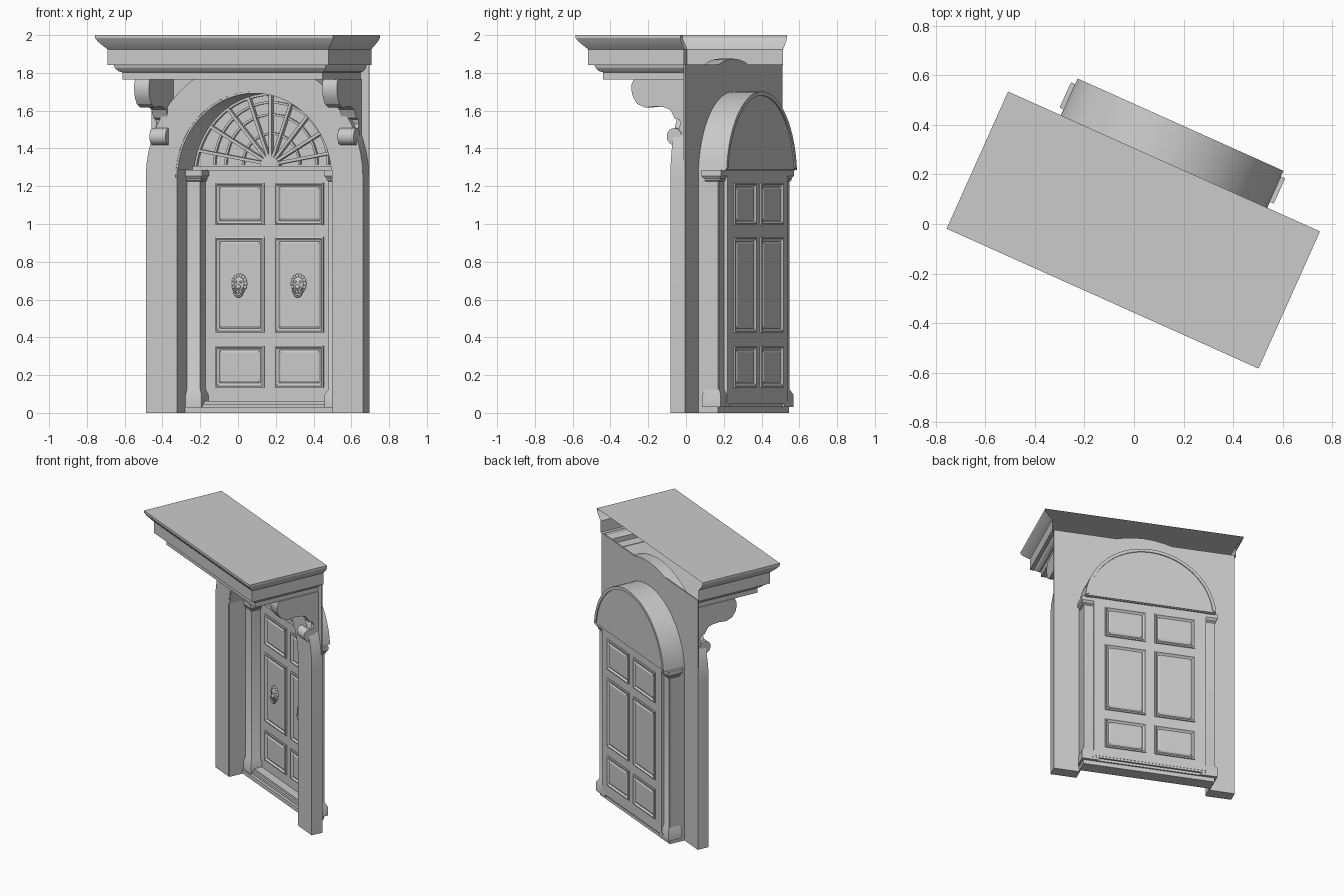
import bpy, bmesh, math
from mathutils import Matrix, Vector

cube = bpy.data.objects.get("Cube")
if cube:
    bpy.data.objects.remove(cube)

stone = bpy.data.materials.new("plain_grey")
stone.use_nodes = True
GREY = (0.6, 0.6, 0.6, 1)
stone.diffuse_color = GREY
stone.node_tree.nodes["Principled BSDF"].inputs["Base Color"].default_value = GREY

# The doorway is built square on, then turned as a whole about z
TURN = Matrix.Rotation(math.radians(-24.15), 4, 'Z') @ Matrix.Translation((0.0075, 0, 0))
SPRING = 1.245      # height where the arches start
WALL_F, WALL_B = 0.195, 0.28
OPEN_R, JAMB_R = 0.457, 0.63
BASE = 1.285        # foot of the fanlight


def finish(name, bm, angle=30, normals=True):
    if normals:
        bmesh.ops.recalc_face_normals(bm, faces=bm.faces)
    bm.transform(TURN)
    me = bpy.data.meshes.new(name)
    bm.to_mesh(me)
    bm.free()
    ob = bpy.data.objects.new(name, me)
    bpy.context.collection.objects.link(ob)
    me.materials.append(stone)
    bpy.ops.object.select_all(action='DESELECT')
    ob.select_set(True)
    bpy.context.view_layer.objects.active = ob
    bpy.ops.object.shade_smooth_by_angle(angle=math.radians(angle))
    return ob


def add_prism(bm, pts, lo, hi, axis='y'):
    """Extrude a closed outline: (x, z) along y, or (y, z) along x."""
    place = (lambda p, d: (p[0], d, p[1])) if axis == 'y' else (lambda p, d: (d, p[0], p[1]))
    a = [bm.verts.new(place(p, lo)) for p in pts]
    b = [bm.verts.new(place(p, hi)) for p in pts]
    bm.faces.new(a)
    bm.faces.new(b[::-1])
    for i in range(len(pts)):
        j = (i + 1) % len(pts)
        bm.faces.new((a[i], b[i], b[j], a[j]))


def add_box(bm, x0, x1, y0, y1, z0, z1):
    add_prism(bm, [(x0, z0), (x1, z0), (x1, z1), (x0, z1)], y0, y1)


def add_rings(bm, rings, cap=True):
    """Skin a row of closed rings of equal length."""
    rows = [[bm.verts.new(p) for p in r] for r in rings]
    for a, b in zip(rows, rows[1:]):
        for i in range(len(a)):
            j = (i + 1) % len(a)
            bm.faces.new((a[i], a[j], b[j], b[i]))
    if cap:
        bm.faces.new(rows[-1])


def arc(r, a0=180, a1=0, n=28, cz=SPRING):
    return [(r * math.cos(t), cz + r * math.sin(t))
            for t in (math.radians(a0 + (a1 - a0) * i / n) for i in range(n + 1))]


def arch(r):
    return [(-r, 0)] + arc(r) + [(r, 0)]


def lunette(r, z=BASE):
    a = math.degrees(math.asin((z - SPRING) / r))
    return arc(r, 180 - a, a)


def prism(name, pts, lo, hi):
    bm = bmesh.new()
    add_prism(bm, pts, lo, hi)
    return finish(name, bm)


# Wall: arched jambs in front of a thin rectangular sheet
inner = arch(OPEN_R)[::-1]
prism("arched_jambs", arch(JAMB_R) + inner, WALL_F, WALL_B)
rect = [(-JAMB_R, 0), (-JAMB_R, 1.845), (JAMB_R, 1.845), (JAMB_R, 0)]
prism("wall_sheet", rect + inner, WALL_B - 0.008, WALL_B)

# Reveal: side linings below, vaulted hood above with a closed back
bm = bmesh.new()
for s in (-1, 1):
    add_box(bm, *sorted((s * (OPEN_R - 0.008), s * OPEN_R)), WALL_F + 0.002, 0.395, 0, BASE)
finish("reveal_linings", bm)
prism("arch_hood", lunette(OPEN_R) + lunette(OPEN_R - 0.01)[::-1], WALL_F + 0.002, 0.443)
prism("fanlight_back", lunette(OPEN_R - 0.008), 0.425, 0.436)
prism("fanlight_rim", lunette(OPEN_R) + lunette(OPEN_R - 0.022, BASE + 0.012)[::-1], 0.405, 0.443)

# Fanlight: sill, hub, spokes and curved bars
bm = bmesh.new()
HUB = BASE + 0.03
add_box(bm, -0.45, 0.45, 0.385, 0.43, BASE - 0.005, BASE + 0.022)
add_prism(bm, arc(0.055, n=12, cz=HUB - 0.01), 0.395, 0.43)
for k in range(9):
    t = math.radians(10 + 20 * k)
    d, n = Vector((math.cos(t), math.sin(t))), Vector((-math.sin(t), math.cos(t))) * 0.008
    c, off = Vector((0, HUB)), HUB - SPRING
    # reach from the hub out to the hood
    reach = -off * d.y + math.sqrt((OPEN_R - 0.012) ** 2 - (off * d.x) ** 2)
    add_prism(bm, [c + d * 0.03 - n, c + d * reach - n, c + d * reach + n, c + d * 0.03 + n], 0.398, 0.43)
for r in (0.17, 0.27, 0.335):
    add_prism(bm, arc(r, cz=HUB) + arc(r - 0.012, cz=HUB)[::-1], 0.41, 0.43)
finish("fanlight_bars", bm)

# Door leaf with moulded panels on both sides
DOOR_F, DOOR_B = 0.395, 0.42
bm = bmesh.new()
add_box(bm, -0.39, 0.39, DOOR_F, DOOR_B, 0.062, BASE)
finish("door_leaf", bm)


def panel(bm, x0, x1, z0, z1, y, out):
    steps = [(0, 0), (0, 0.008), (0.008, 0.011), (0.016, 0.003), (0.022, 0.001), (0.034, 0.007)]
    rings = []
    for inset, h in steps:
        a, b, c, d = x0 + inset, x1 - inset, z0 + inset, z1 - inset
        rings.append([(p, y + out * h, q) for p, q in ((a, c), (b, c), (b, d), (a, d))])
    add_rings(bm, rings)


bm = bmesh.new()
for s in (-1, 1):
    x0, x1 = sorted((s * 0.031, s * 0.313))
    for z0, z1 in ((0.135, 0.355), (0.425, 0.93), (0.995, 1.218)):
        panel(bm, x0, x1, z0, z1, DOOR_F, -1)
        panel(bm, x0, x1, z0, z1, DOOR_B, 1)
finish("door_panels", bm, 15)

# Knockers: a maned mask holding a ring
for s, side in ((-1, "right"), (1, "left")):
    bm = bmesh.new()
    cx, cz, cy = s * 0.172, 0.672, DOOR_F - 0.008

    def blob(x, z, y, rx, rz, ry):
        m = Matrix.Translation((cx + x, cy + y, cz + z)) @ Matrix.Diagonal((rx, ry, rz, 1))
        bmesh.ops.create_uvsphere(bm, u_segments=12, v_segments=8, radius=1, matrix=m)

    blob(0, 0.01, 0, 0.034, 0.045, 0.018)
    blob(0, -0.005, -0.018, 0.014, 0.013, 0.012)
    for e in (-1, 1):
        blob(e * 0.014, 0.022, -0.014, 0.008, 0.006, 0.006)
    for k in range(14):
        t = 2 * math.pi * k / 14
        blob(0.036 * math.cos(t), 0.012 + 0.042 * math.sin(t), -0.002, 0.01, 0.012, 0.009)
    ring = []
    for i in range(17):
        t = math.pi + math.pi * i / 16
        p = Vector((cx + 0.028 * math.cos(t), cy - 0.014, cz - 0.012 + 0.044 * math.sin(t)))
        n = Vector((math.cos(t), 0, math.sin(t)))
        ring.append([p + 0.006 * (n * math.cos(a) + Vector((0, 1, 0)) * math.sin(a))
                     for a in (math.pi / 3 * j for j in range(6))])
    add_rings(bm, ring)
    finish("knocker_" + side, bm, 50)

# Pilasters with flared bases and capitals
for s, side in ((-1, "right"), (1, "left")):
    bm = bmesh.new()
    cx, cy = s * 0.414, 0.362
    prof = [(0.03, 0.016), (0.095, 0.016), (0.125, 0), (1.225, 0), (1.232, 0.007),
            (1.24, 0.007), (1.255, 0.018), (BASE, 0.018)]
    rings = []
    for z, g in prof:
        a, b = 0.042 + g, 0.038 + g
        rings.append([(cx + i * a, cy + j * b, z) for i, j in ((-1, -1), (1, -1), (1, 1), (-1, 1))])
    add_rings(bm, rings)
    bm.faces.new([v for v in bm.verts if abs(v.co.z - 0.03) < 1e-5])
    finish("pilaster_" + side, bm)

# Stepped threshold
bm = bmesh.new()
add_box(bm, -0.457, 0.457, 0.30, 0.395, 0, 0.03)
add_box(bm, -0.42, 0.42, 0.32, 0.405, 0.03, 0.048)
add_box(bm, -0.40, 0.40, 0.335, 0.418, 0.048, 0.064)
finish("threshold", bm)

# Cornice: moulded shell on three sides, open at the back
bm = bmesh.new()
steps = [(0, 2.0), (0, 1.985), (0.012, 1.965), (0.04, 1.935), (0.05, 1.925), (0.05, 1.842),
         (0.075, 1.842), (0.08, 1.825), (0.095, 1.808), (0.11, 1.803), (0.11, 1.765)]
rows = []
for d, z in steps:
    x, y = 0.6905 - d, -0.327 + d
    rows.append([bm.verts.new(p) for p in ((-x, WALL_B, z), (-x, y, z), (x, y, z), (x, WALL_B, z))])
for a, b in zip(rows, rows[1:]):
    for i in range(3):
        bm.faces.new((a[i], b[i], b[i + 1], a[i + 1]))
bm.faces.new(rows[0])
bm.faces.new(rows[-1][::-1])
finish("cornice", bm, 25, normals=False)

# Scroll brackets under the cornice
outline = [(WALL_B, 1.768), (-0.035, 1.768), (-0.048, 1.74), (-0.05, 1.71), (-0.04, 1.67), (-0.015, 1.635),
           (0.03, 1.617), (0.09, 1.622), (0.14, 1.618), (0.175, 1.605), (0.19, 1.58), (0.2, 1.56),
           (0.228, 1.553), (0.236, 1.53), (0.225, 1.505), (0.2, 1.49), (0.2, 1.44), (WALL_B, 1.42)]
for s, side in ((-1, "right"), (1, "left")):
    bm = bmesh.new()
    x0, x1 = sorted((s * 0.503, s * 0.588))
    add_prism(bm, outline, x0, x1, 'x')
    curl = [(0.2 + 0.043 * math.cos(math.tau * i / 20), 1.463 + 0.045 * math.sin(math.tau * i / 20))
            for i in range(20)]
    add_prism(bm, curl, x0 - 0.004, x1 + 0.004, 'x')
    finish("scroll_bracket_" + side, bm)
